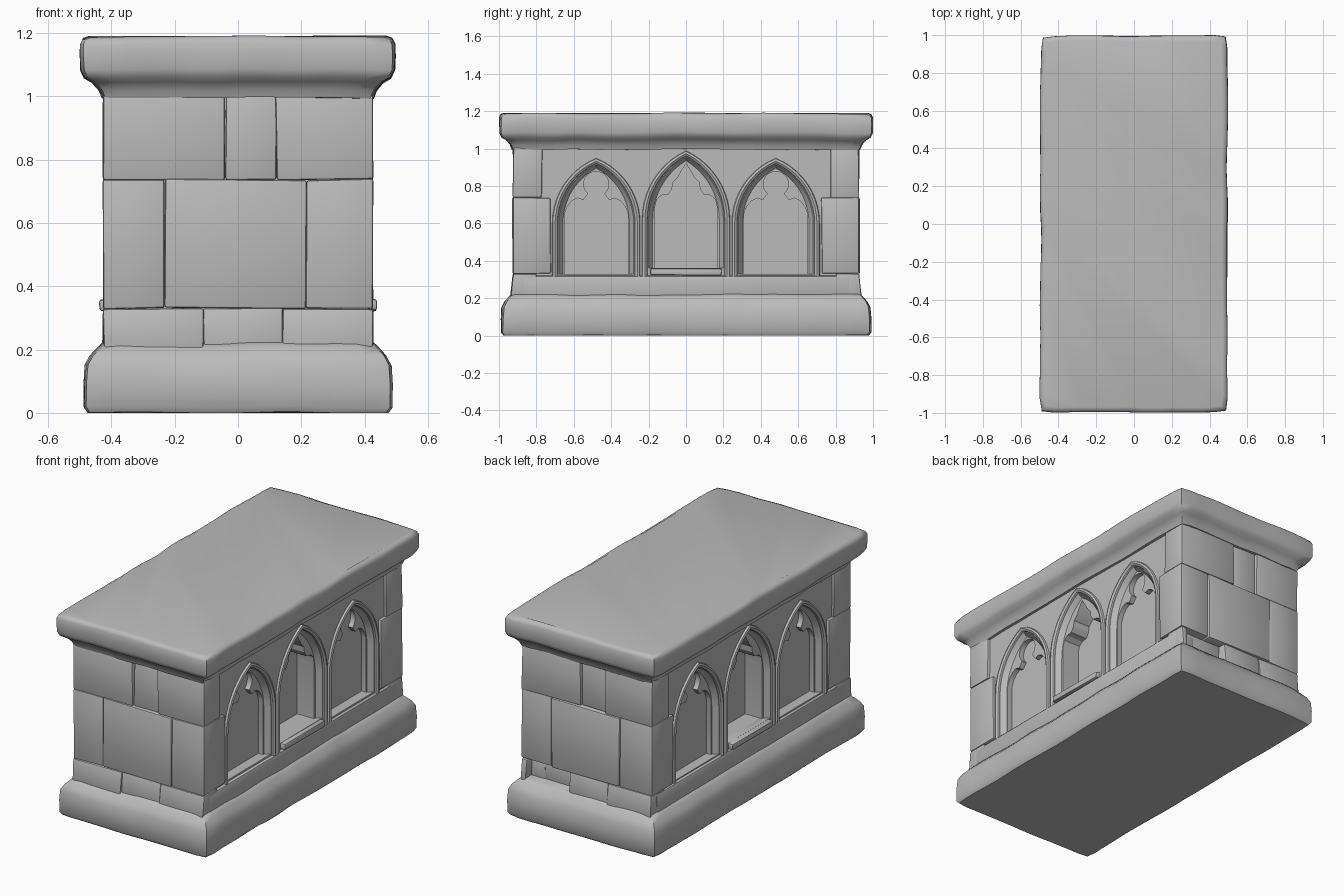
import bpy, bmesh, math, random
from mathutils import Matrix, Vector, noise

random.seed(4)
if "Cube" in bpy.data.objects:
    bpy.data.objects.remove(bpy.data.objects["Cube"], do_unlink=True)

stone = bpy.data.materials.new("grey stone")
stone.use_nodes = True
colour = (0.5, 0.5, 0.5, 1)
stone.diffuse_color = colour
stone.node_tree.nodes["Principled BSDF"].inputs["Base Color"].default_value = colour

WALL = 0.41          # half width of the recessed side walls
HALF_TURN = Matrix.Rotation(math.pi, 4, "Z")


def finish(name, bm, turned=False, angle=35):
    bmesh.ops.recalc_face_normals(bm, faces=bm.faces)
    if turned:
        bm.transform(HALF_TURN)
    mesh = bpy.data.meshes.new(name)
    bm.to_mesh(mesh)
    bm.free()
    mesh.materials.append(stone)
    obj = bpy.data.objects.new(name, mesh)
    bpy.context.collection.objects.link(obj)
    bpy.ops.object.select_all(action="DESELECT")
    bpy.context.view_layer.objects.active = obj
    obj.select_set(True)
    bpy.ops.object.shade_smooth_by_angle(angle=math.radians(angle))
    return obj


def block(name, x, y, z, turned=False, bevel=0.008, wear=0.003, flare=0):
    """Worn box between pairs of limits; flare pushes the front foot outward."""
    bm = bmesh.new()
    for v in bmesh.ops.create_cube(bm, size=1)["verts"]:
        if flare and v.co.y < 0 and v.co.z < 0:
            foot = flare
        else:
            foot = 0
        v.co = Vector([a + (b - a) * (c + 0.5) for (a, b), c in zip((x, y, z), v.co)])
        v.co.y -= foot
        v.co += Vector([random.uniform(-wear, wear) for _ in range(3)])
    if bevel:
        bmesh.ops.bevel(bm, geom=bm.edges[:], offset=bevel, segments=2,
                        profile=0.5, affect="EDGES")
    return finish(name, bm, turned)


def loft(rings, closed=True, capped=True):
    """Skin between outlines that share a point count."""
    bm = bmesh.new()
    rows = [[bm.verts.new(p) for p in ring] for ring in rings]
    count = len(rows[0])
    for a, b in zip(rows, rows[1:]):
        for i in range(count if closed else count - 1):
            j = (i + 1) % count
            bm.faces.new((a[i], a[j], b[j], b[i]))
    if capped:
        bm.faces.new(rows[0])
        bm.faces.new(rows[-1])
    return bm


def moulding(name, profile):
    """Worn rectangular course: profile lists half width and height; ends overhang alike."""
    rings = []
    for half, z in profile:
        hx, hy = half, half + 0.503
        corners = [(-hx, -hy), (hx, -hy), (hx, hy), (-hx, hy)]
        ring = []
        for k, (a, n) in enumerate(zip(corners, (14, 28, 14, 28))):
            b = corners[(k + 1) % 4]
            for i in range(n):
                t = i / n
                p = Vector((a[0] + (b[0] - a[0]) * t, a[1] + (b[1] - a[1]) * t, z))
                if i == 0:                      # knocked-off corners
                    p.x *= 0.985
                    p.y *= 0.992
                p += noise.noise_vector(p * 5) * 0.007
                p.z = max(p.z, 0)
                ring.append(p)
        rings.append(ring)
    return finish(name, loft(rings), angle=50)


def arch(x, cy, half, foot, spring, apex, steps=10):
    """Pointed arch outline in the plane at x."""
    rise = apex - spring
    radius = (half * half + rise * rise) / (2 * half)
    sweep = math.asin(min(1, rise / radius))
    right = [(half, foot)]
    for i in range(steps + 1):
        a = sweep * i / steps
        right.append((half - radius + radius * math.cos(a), spring + radius * math.sin(a)))
    right[-1] = (0, apex)
    left = [(-y, z) for y, z in reversed(right[:-1])]
    return [(x, cy + y, z) for y, z in right + left]


def mirrored(half_outline, cy, x):
    left = [(-y, z) for y, z in reversed(half_outline) if y > 0.001]
    return [(x, cy + y, z) for y, z in half_outline + left]


# Half outlines of the deep openings
niche_half = [(0.165, 0.36), (0.165, 0.69), (0.155, 0.73), (0.13, 0.75), (0.095, 0.755),
              (0.075, 0.785), (0.07, 0.82), (0.045, 0.845), (0.025, 0.88), (0, 0.92)]
panel_half = [(0.17, 0.33), (0.17, 0.65), (0.155, 0.69), (0.13, 0.72), (0.1, 0.735), (0.07, 0.725)]
for i in range(13):
    a = math.radians(-50 + 140 * i / 12)
    panel_half.append((0.067 * math.cos(a), 0.81 + 0.067 * math.sin(a)))
panel_half[-1] = (0, 0.877)


def carve(wall, bm, turned):
    cutter = finish("arch_cutter", bm, turned)
    cutter.hide_render = True
    mod = wall.modifiers.new("recess", "BOOLEAN")
    mod.operation, mod.solver, mod.object = "DIFFERENCE", "EXACT", cutter
    bpy.context.view_layer.objects.active = wall
    bpy.ops.object.modifier_apply(modifier=mod.name)
    bpy.data.objects.remove(cutter, do_unlink=True)


# Plinth and top slab
moulding("plinth", [(0.472, 0), (0.484, 0.018), (0.485, 0.09), (0.481, 0.15),
                    (0.465, 0.18), (0.443, 0.205), (0.428, 0.22)])
moulding("top_slab", [(0.427, 0.995), (0.437, 1.02), (0.458, 1.045), (0.483, 1.06), (0.494, 1.085),
                      (0.495, 1.13), (0.494, 1.165), (0.486, 1.182), (0.468, 1.188)])

# Core wall with arched recesses, hoods and sills on both long sides
wall = block("core_wall", (-WALL, WALL), (-0.87, 0.87), (0.2, 1.01), bevel=0, wear=0)
for turned in (False, True):
    side = "back" if turned else "front"
    for cy in (-0.48, 0, 0.48):
        centre = cy == 0
        foot, spring, apex = (0.36, 0.62, 0.955) if centre else (0.33, 0.6, 0.915)
        outer = arch(WALL + 0.02, cy, 0.215, foot, spring, apex + 0.012)
        inner = arch(WALL - 0.03, cy, 0.178, foot, spring, apex - 0.02)
        carve(wall, loft([outer, inner]), turned)
        shape, depth = (niche_half, 0.14) if centre else (panel_half, 0.06)
        carve(wall, loft([mirrored(shape, cy, WALL + 0.02),
                          mirrored(shape, cy, WALL - depth)]), turned)
        hood = [arch(x, cy, h, 0.3, spring, apex + up) for x, h, up in
                ((WALL - 0.01, 0.238, 0.036), (WALL + 0.012, 0.232, 0.03),
                 (WALL + 0.016, 0.22, 0.018), (WALL + 0.008, 0.208, 0.006),
                 (WALL - 0.01, 0.201, 0))]
        finish("arch_hood", loft(hood, closed=False, capped=False), turned)
    block("niche_sill", (0.36, 0.437), (-0.19, 0.19), (0.322, 0.36), turned)
    block("side_base_course", (0.3, 0.428), (-0.88, 0.88), (0.19, 0.322), turned, bevel=0.014)
bpy.ops.object.select_all(action="DESELECT")
wall.select_set(True)
bpy.context.view_layer.objects.active = wall
bpy.ops.object.shade_smooth_by_angle(angle=math.radians(25))

# Stone courses of the short ends; corner stones wrap round the sides
EDGE, FACE = 0.425, -0.925
courses = [("top", 0.737, 1.005, (-0.04, 0.12), 0.77, 0.012, 0),
           ("middle", 0.33, 0.737, (-0.23, 0.215), 0.725, -0.004, 0),
           ("low", 0.2, 0.33, (-0.11, 0.14), 0.8, 0.004, 0.014)]
for turned in (False, True):
    for name, z0, z1, joints, reach, sunk, flare in courses:
        xs = [-EDGE, *joints, EDGE]
        if turned and name == "low":
            xs = [-EDGE, -0.39, *joints, EDGE]      # broken stone beside the corner
        for i, (x0, x1) in enumerate(zip(xs, xs[1:])):
            corner = i in (0, len(xs) - 2)
            broken = len(xs) == 5 and i == 1
            depth = 0.05 if broken else (0 if corner else sunk)
            block(name + ("_corner_stone" if corner else "_middle_stone"), (x0, x1),
                  (FACE + depth, -reach if corner else -0.8), (z0, z1), turned,
                  flare=0 if broken else flare)
